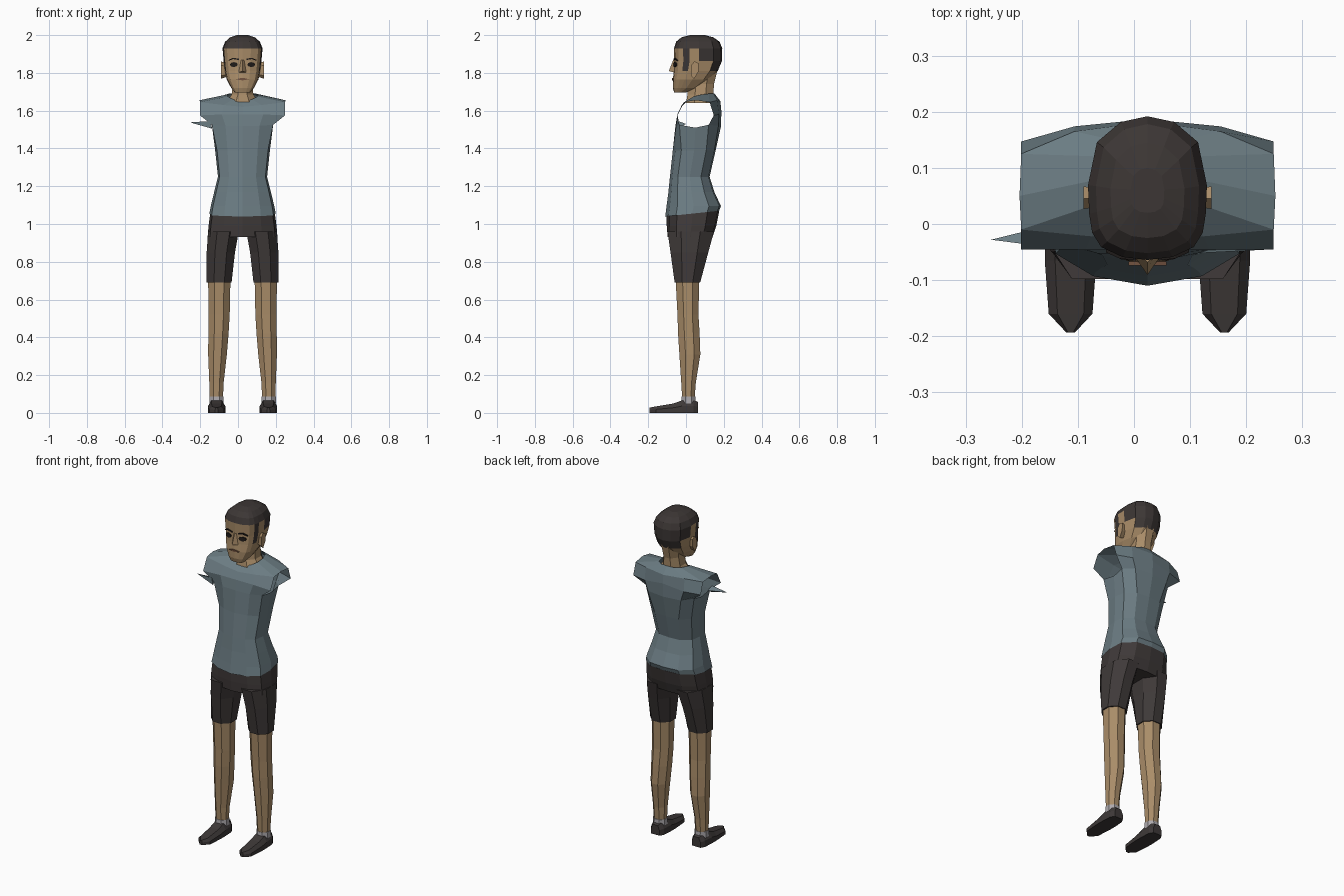
import bpy, bmesh, math

if "Cube" in bpy.data.objects:
    bpy.data.objects.remove(bpy.data.objects["Cube"])

CX = 0.024  # body centre line


def material(name, r, g, b):
    m = bpy.data.materials.new(name)
    m.use_nodes = True
    m.diffuse_color = (r, g, b, 1)
    bsdf = m.node_tree.nodes["Principled BSDF"]
    bsdf.inputs["Base Color"].default_value = (r, g, b, 1)
    bsdf.inputs["Roughness"].default_value = 0.9
    return m


SHIRT = material("grey blue cloth", 0.15, 0.205, 0.23)
SHORTS = material("dark cloth", 0.05, 0.042, 0.041)
SKIN = material("skin", 0.40, 0.265, 0.14)
HAIR = material("dark brown hair", 0.045, 0.037, 0.035)
SHOE = material("dark shoe", 0.047, 0.04, 0.039)
SOCK = material("light grey sock", 0.42, 0.40, 0.42)
EYE = material("black brown", 0.014, 0.011, 0.01)
LIP = material("lip", 0.17, 0.085, 0.05)


def loft(name, rings, mats, cap_start=False, cap_end=False, skip=None, paint=None):
    """Join closed rings of points; skip and paint work on (row, column)."""
    bm = bmesh.new()
    rows = [[bm.verts.new((x + CX, y, z)) for x, y, z in ring] for ring in rings]
    n = len(rows[0])
    for r in range(len(rows) - 1):
        for c in range(n):
            if skip and skip(r, c):
                continue
            d = (c + 1) % n
            f = bm.faces.new((rows[r][c], rows[r][d], rows[r + 1][d], rows[r + 1][c]))
            if paint:
                f.material_index = paint(r, c)
    if cap_start:
        bm.faces.new(rows[0])
    if cap_end:
        f = bm.faces.new(rows[-1])
        f.material_index = len(mats) - 1
    loose = [v for v in bm.verts if not v.link_faces]
    bmesh.ops.delete(bm, geom=loose, context='VERTS')
    bmesh.ops.recalc_face_normals(bm, faces=bm.faces)
    me = bpy.data.meshes.new(name)
    bm.to_mesh(me)
    bm.free()
    for m in mats:
        me.materials.append(m)
    ob = bpy.data.objects.new(name, me)
    bpy.context.collection.objects.link(ob)
    return ob


def mirrored(half):
    """Close a half ring running from front centre to back centre."""
    return half + [(-x, y, z) for x, y, z in half[-2:0:-1]]


def body_ring(z, w, front, back, z_front=0, z_back=0):
    d = back - front
    cols = [(0, 0), (.55, .06), (.93, .2), (1, .5), (.93, .78), (.55, .97), (0, 1)]
    return mirrored([(w * u, front + d * t, z + z_front * (1 - t) + z_back * t) for u, t in cols])


def oval(z, x0, x1, y0, y1, side=1):
    cx, cy, rx, ry = (x0 + x1) / 2, (y0 + y1) / 2, (x1 - x0) / 2, (y1 - y0) / 2
    k = 1 / math.cos(math.pi / 8)
    return [(side * (cx + rx * k * math.cos(a)), cy + ry * k * math.sin(a), z)
            for a in [math.pi / 8 + i * math.pi / 4 for i in range(8)]]


# Shirt: torso rings, then shoulder rings around open armholes
armpit = mirrored([(0, -.056, 1.52), (.09, -.052, 1.52), (.162, -.035, 1.525),
                   (.16, .05, 1.51), (.162, .12, 1.525), (.11, .172, 1.52), (0, .186, 1.52)])
sleeve = mirrored([(0, -.046, 1.58), (.11, -.046, 1.58), (.225, -.045, 1.575), (.2, .05, 1.58),
                   (.225, .147, 1.575), (.13, .174, 1.58), (0, .187, 1.6)])
shoulder = mirrored([(0, -.025, 1.62), (.1, -.022, 1.63), (.225, -.01, 1.645), (.228, .05, 1.655),
                     (.225, .125, 1.645), (.13, .165, 1.655), (0, .182, 1.65)])
collar = mirrored([(0, 0, 1.645), (.05, .015, 1.66), (.078, .04, 1.675), (.085, .08, 1.685),
                   (.072, .12, 1.69), (.04, .145, 1.692), (0, .15, 1.692)])
loft("shirt", [body_ring(1.05, .176, -.11, .175, -.01, .02),
               body_ring(1.095, .168, -.103, .185),
               body_ring(1.17, .15, -.093, .15),
               body_ring(1.25, .13, -.085, .125),
               body_ring(1.39, .145, -.07, .157),
               armpit, sleeve, shoulder, collar],
     [SHIRT], skip=lambda r, c: r in (5, 6) and c in (2, 3, 8, 9))

# Stray pointed fold of cloth at the right armhole
tip = (-.279, -.028, 1.538)
loft("sleeve_fold", [[(-.165, .0, 1.53), (-.162, -.042, 1.505), (-.17, -.042, 1.545)], [tip] * 3],
     [SHIRT], cap_start=True)

# Shorts: hips plus two legs
loft("shorts_hips", [body_ring(.93, .185, -.097, .14), body_ring(.99, .18, -.102, .16),
                     body_ring(1.06, .17, -.104, .176, 0, .01)],
     [SHORTS], cap_start=True, cap_end=True)

for side, label in ((1, "left"), (-1, "right")):
    loft(label + "_shorts_leg", [oval(.69, .058, .19, -.06, .075, side),
                                 oval(.85, .04, .19, -.082, .118, side),
                                 oval(.96, .02, .182, -.098, .148, side)],
         [SHORTS], cap_start=True, cap_end=True)
    loft(label + "_leg", [oval(.07, .104, .173, -.02, .045, side),
                          oval(.16, .1, .176, -.025, .052, side),
                          oval(.31, .083, .182, -.035, .076, side),
                          oval(.42, .074, .181, -.042, .072, side),
                          oval(.52, .068, .18, -.045, .066, side),
                          oval(.71, .064, .182, -.055, .07, side)],
         [SKIN], cap_start=True, cap_end=True)
    loft(label + "_sock", [oval(.05, .1, .176, -.025, .05, side), oval(.086, .1, .176, -.023, .049, side)],
         [SOCK], cap_end=True)
    # Shoe: cross sections from heel to toe
    sections = [(.064, .028, .058), (.04, .042, .068), (-.022, .046, .066),
                (-.065, .046, .05), (-.16, .039, .034), (-.193, .008, .028)]
    loft(label + "_shoe", [[(side * (.137 + w * u), y, h * v) for u, v in
                            ((-1, 0), (-1, .55), (-.6, 1), (.6, 1), (1, .55), (1, 0))]
                           for y, w, h in sections], [SHOE], cap_start=True, cap_end=True)

# Neck, spreading under the collar
loft("neck", [oval(1.64, -.09, .09, 0, .15), oval(1.685, -.058, .058, .008, .145),
              oval(1.74, -.05, .05, .012, .148), oval(1.83, -.06, .06, .02, .17)], [SKIN])

# Head: rows of (height, half width, front, back)
HEAD = [(1.695, .04, -.062, -.005), (1.72, .06, -.07, .07), (1.765, .084, -.07, .13),
        (1.81, .094, -.064, .168), (1.862, .1, -.062, .19), (1.93, .106, -.064, .192),
        (1.965, .092, -.052, .178), (1.988, .066, -.025, .145), (2.0, .03, .02, .1)]
COLS = [(0, 0), (.42, .02), (.78, .09), (.93, .19), (.98, .32), (1, .52), (.85, .82), (.45, .96), (0, 1)]


def hairline(r, c):
    c = min(c, 15 - c)
    return int(r >= 5 or (r >= 3 and (c == 3 or c >= 6)) or (r == 4 and c == 5))


loft("head", [mirrored([(w * u, f + (b - f) * t, z) for u, t in COLS]) for z, w, f, b in HEAD],
     [SKIN, HAIR], cap_start=True, cap_end=True, paint=hairline)

# Nose wedge
loft("nose", [[(-.02, -.062, 1.802), (0, -.091, 1.81), (.02, -.062, 1.802)],
              [(-.009, -.06, 1.868), (0, -.068, 1.868), (.009, -.06, 1.868)]],
     [SKIN], cap_start=True, cap_end=True)


def face_plate(name, outline, mat, y):
    """Thin plate lying over the face, bending back with the cheek."""
    def layer(off):
        return [(x, y + off + max(0, abs(x) - .042) * .45, z) for x, z in outline]
    loft(name, [layer(-.003), layer(.004)], [mat], cap_start=True, cap_end=True)


for side, label in ((1, "left"), (-1, "right")):
    face_plate(label + "_eye", [(side * (.046 + .021 * math.cos(a)), 1.844 + .013 * math.sin(a))
                                for a in [i * math.pi / 4 for i in range(8)]], EYE, -.062)
    face_plate(label + "_eyebrow", [(side * x, z) for x, z in
                                    ((.02, 1.868), (.05, 1.873), (.074, 1.864),
                                     (.074, 1.869), (.05, 1.88), (.02, 1.875))], EYE, -.062)
    # Ear: tapered shell standing off the head
    loft(label + "_ear", [[(side * x, .045 + dy * s, 1.815 + dz * s) for dy, dz in
                           ((-.018, -.03), (-.018, .025), (0, .046), (.022, .036), (.02, -.01), (-.002, -.046))]
                          for x, s in ((.085, .8), (.114, 1))], [SKIN], cap_end=True)
face_plate("mouth", [(-.034, 1.766), (0, 1.76), (.034, 1.766), (.012, 1.772), (-.012, 1.772)], LIP, -.071)
